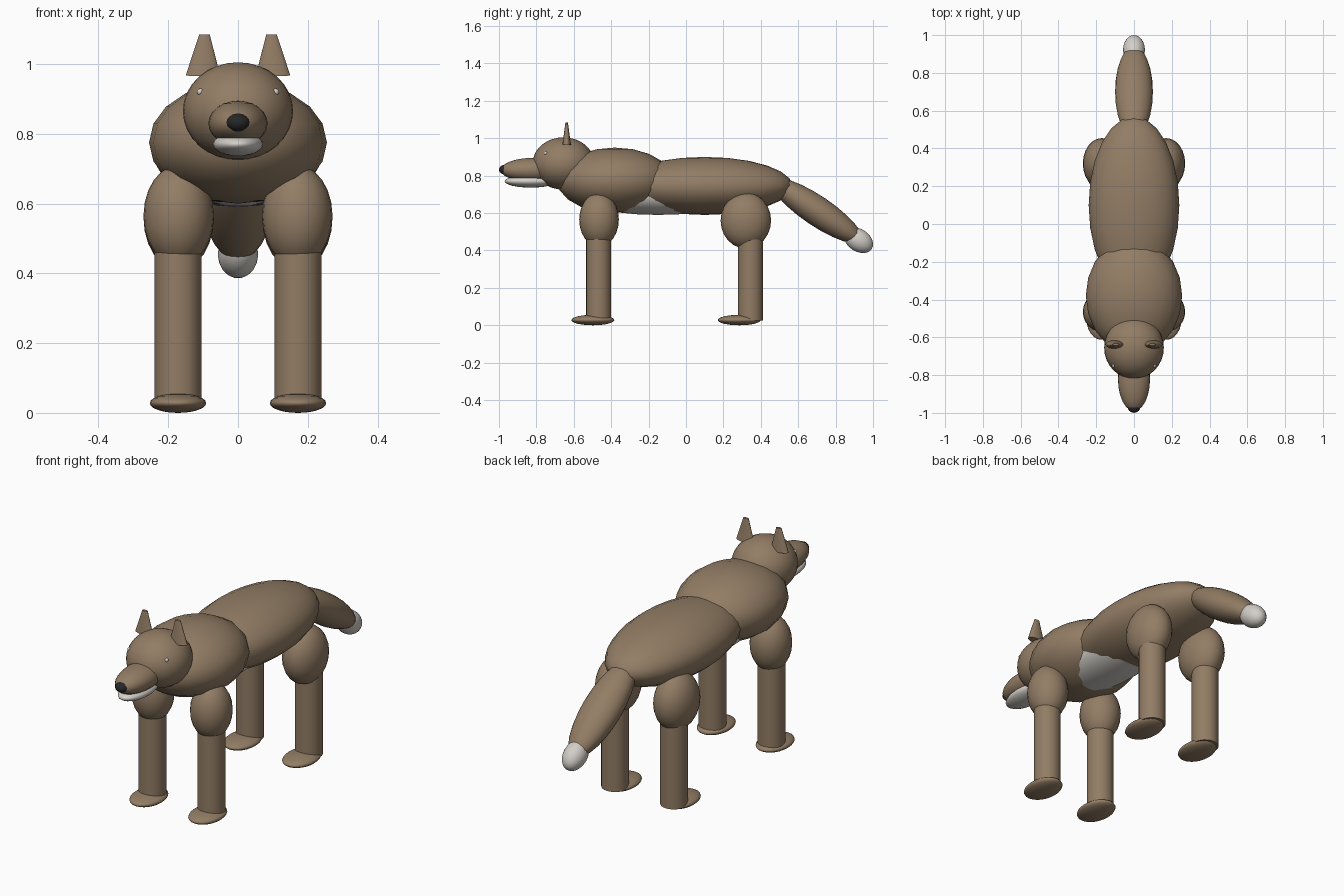
import bpy
from math import radians

cube = bpy.data.objects.get("Cube")
if cube:
    bpy.data.objects.remove(cube, do_unlink=True)


def material(name, rgb):
    m = bpy.data.materials.new(name)
    m.use_nodes = True
    m.diffuse_color = (*rgb, 1)
    node = next(n for n in m.node_tree.nodes if n.type == "BSDF_PRINCIPLED")
    node.inputs["Base Color"].default_value = (*rgb, 1)
    return m


brown = material("brown fur", (0.29, 0.205, 0.13))
white = material("pale fur", (0.65, 0.62, 0.58))
black = material("black nose", (0.02, 0.02, 0.02))


def finish(name, mat, scale=(1, 1, 1), tilt=(0, 0, 0)):
    ob = bpy.context.object
    ob.name = name
    ob.scale = scale
    ob.rotation_euler = [radians(a) for a in tilt]
    ob.data.materials.append(mat)
    bpy.ops.object.shade_smooth_by_angle(angle=radians(40))
    return ob


def ellipsoid(name, centre, radii, mat=brown, tilt=(0, 0, 0), segments=24):
    bpy.ops.mesh.primitive_uv_sphere_add(segments=segments, ring_count=segments // 2,
                                         radius=1, location=centre)
    return finish(name, mat, radii, tilt)


# Torso
ellipsoid("body", (0, 0.1, 0.745), (0.24, 0.47, 0.155))
ellipsoid("shoulders", (0, -0.38, 0.775), (0.255, 0.31, 0.175), segments=20)
ellipsoid("belly", (0, -0.15, 0.70), (0.165, 0.45, 0.11), white)

# Head
ellipsoid("head", (0, -0.655, 0.865), (0.158, 0.165, 0.14), segments=32)
ellipsoid("muzzle", (0, -0.82, 0.83), (0.085, 0.17, 0.065))
ellipsoid("lower_jaw", (0, -0.83, 0.77), (0.072, 0.14, 0.034), white)
ellipsoid("nose", (0, -0.965, 0.832), (0.035, 0.035, 0.027), black, segments=16)

# Tail, sloping down to a pale tip
slope = (-34, 0, 0)
ellipsoid("tail", (0, 0.70, 0.612), (0.1, 0.29, 0.08), tilt=slope)
ellipsoid("tail_tip", (0, 0.922, 0.455), (0.058, 0.085, 0.06), white, slope)

# Thigh centre y, thigh radius y, thigh z, thigh height, shin y, foot y
legs = {"front": (-0.465, 0.106, 0.565, 0.145, -0.467, -0.498),
        "back": (0.32, 0.135, 0.56, 0.15, 0.345, 0.285)}

for side, s in (("left", 1), ("right", -1)):
    ellipsoid(f"{side}_eye", (s * 0.108, -0.75, 0.92), (0.01, 0.01, 0.01), white, segments=12)

    # Ear: a flattened, blunt cone
    bpy.ops.mesh.primitive_cone_add(vertices=20, radius1=0.05, radius2=0.015, depth=0.12,
                                    location=(s * 0.098, -0.638, 1.025))
    finish(f"{side}_ear", brown, (1, 0.45, 1), (0, -s * 2, 0))

    # Legs
    for end, (ty, ry, tz, rz, shin_y, foot_y) in legs.items():
        ellipsoid(f"{end}_{side}_thigh", (s * 0.17, ty, tz), (0.101, ry, rz))
        bpy.ops.mesh.primitive_cylinder_add(vertices=24, radius=0.067, depth=0.46,
                                            location=(s * 0.172, shin_y, 0.255))
        finish(f"{end}_{side}_shin", brown)
        ellipsoid(f"{end}_{side}_foot", (s * 0.172, foot_y, 0.028), (0.081, 0.115, 0.028))
